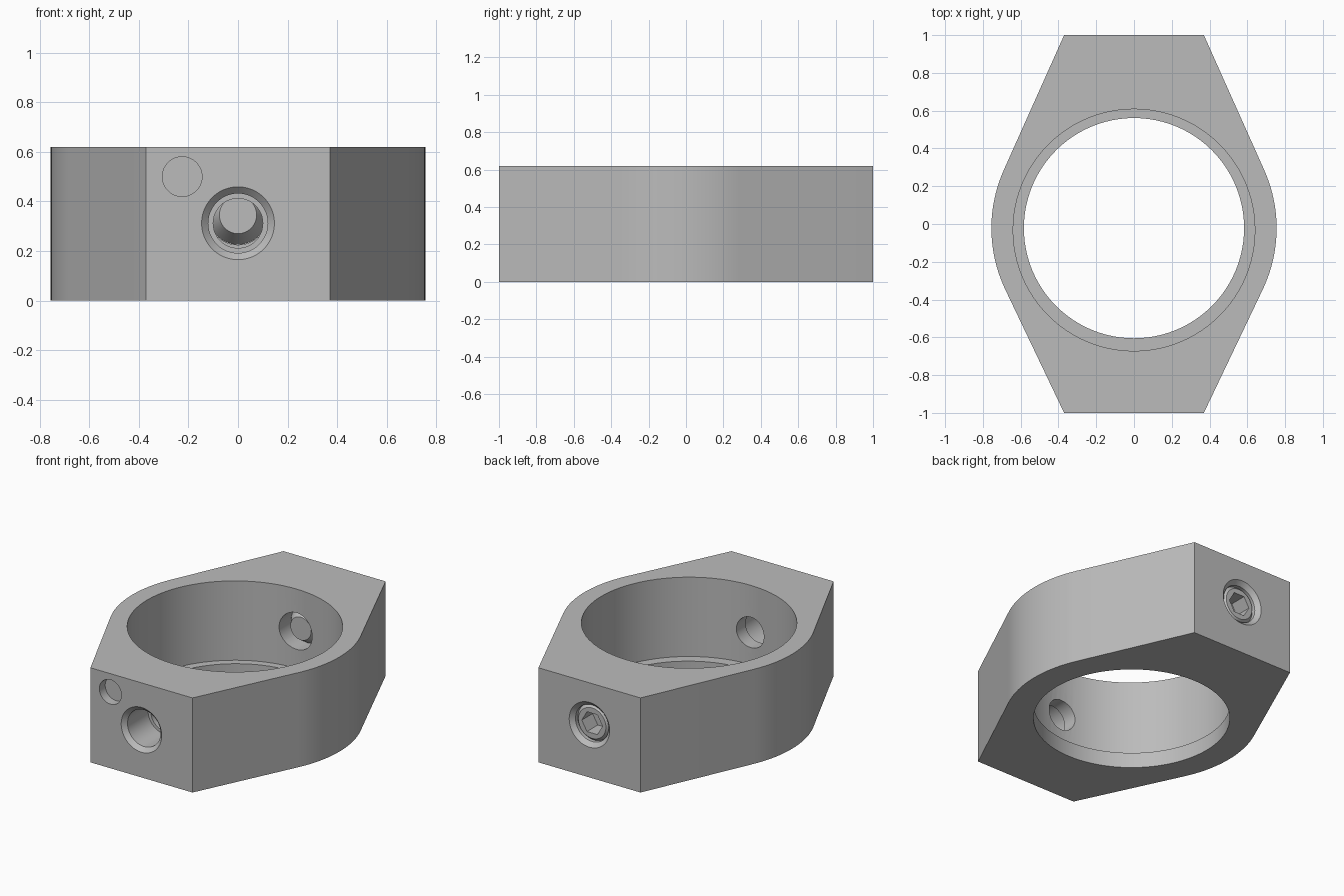
import bpy, bmesh, math
from mathutils import Matrix, Vector

cube = bpy.data.objects.get("Cube")
if cube:
    bpy.data.objects.remove(cube, do_unlink=True)

HEIGHT = 0.62
CENTRE_Y = -0.022
SIDE_R = 0.755

grey = bpy.data.materials.new("machined_grey")
grey.use_nodes = True
grey.diffuse_color = (0.5, 0.5, 0.5, 1)
grey.node_tree.nodes["Principled BSDF"].inputs["Base Color"].default_value = (0.5, 0.5, 0.5, 1)


def make_object(name, bm):
    bmesh.ops.recalc_face_normals(bm, faces=bm.faces)
    mesh = bpy.data.meshes.new(name)
    bm.to_mesh(mesh)
    bm.free()
    obj = bpy.data.objects.new(name, mesh)
    bpy.context.collection.objects.link(obj)
    mesh.materials.append(grey)
    return obj


def prism(name, outline, z0, z1):
    bm = bmesh.new()
    face = bm.faces.new([bm.verts.new((x, y, z0)) for x, y in outline])
    top = bmesh.ops.extrude_face_region(bm, geom=[face])
    verts = [g for g in top["geom"] if isinstance(g, bmesh.types.BMVert)]
    bmesh.ops.translate(bm, verts=verts, vec=(0, 0, z1 - z0))
    return make_object(name, bm)


def turned(name, profile, centre, sides=48, axis="Y"):
    """Solid of revolution from (radius, distance along axis) pairs."""
    bm = bmesh.new()
    rings = []
    for r, d in profile:
        ring = []
        for i in range(sides):
            a = math.tau * i / sides
            u, v = r * math.cos(a), r * math.sin(a)
            p = (u, d, v) if axis == "Y" else (u, v, d)
            ring.append(bm.verts.new(Vector(p) + Vector(centre)))
        rings.append(ring)
    for a, b in zip(rings, rings[1:]):
        for i in range(sides):
            j = (i + 1) % sides
            bm.faces.new((a[i], a[j], b[j], b[i]))
    bm.faces.new(rings[0])
    bm.faces.new(rings[-1])
    return make_object(name, bm)


def cut(target, cutters):
    for cutter in cutters:
        mod = target.modifiers.new(cutter.name, "BOOLEAN")
        mod.operation, mod.solver, mod.object = "DIFFERENCE", "EXACT", cutter
        bpy.context.view_layer.objects.active = target
        bpy.ops.object.modifier_apply(modifier=mod.name)
        bpy.data.objects.remove(cutter, do_unlink=True)


def smooth(obj):
    bpy.ops.object.select_all(action="DESELECT")
    obj.select_set(True)
    bpy.context.view_layer.objects.active = obj
    bpy.ops.object.shade_smooth_by_angle(angle=math.radians(20))


def tangent_angle(x, y):
    """Angle on the side arc where a line from the flat's corner touches it."""
    dy = y - CENTRE_Y
    swing = math.acos(SIDE_R / math.hypot(x, dy))
    return math.atan2(dy, x) - math.copysign(swing, dy)


# Body: two flat ends joined by straight flanks tangent to round sides
lo, hi = tangent_angle(0.37, -1), tangent_angle(0.37, 1)
arc = [lo + (hi - lo) * i / 20 for i in range(21)]
right = [(0.37, -1)]
right += [(SIDE_R * math.cos(a), CENTRE_Y + SIDE_R * math.sin(a)) for a in arc]
right += [(0.37, 1)]
outline = right + [(-x, y) for x, y in reversed(right)]
body = prism("clamp_body", outline, 0, HEIGHT)

# Main bore with a narrower lip at the bottom
bore = turned("bore_cutter", [(0.64, 0.1), (0.64, 1)], (0, -0.032, 0), 96, "Z")
lip = turned("lip_cutter", [(0.583, -0.2), (0.583, 0.3)], (0, CENTRE_Y, 0), 96, "Z")

# Front stepped hole, shallow pocket beside it, and rear screw hole
front_hole = turned("front_hole_cutter", [(0.157, -1.01), (0.12, -0.973), (0.12, -0.76),
                                          (0.1, -0.76), (0.1, -0.4)], (0, 0, 0.312))
pocket = turned("pocket_cutter", [(0.08, -1.1), (0.08, -0.94)], (-0.225, 0, 0.5))
rear_hole = turned("rear_hole_cutter", [(0.12, 0.4), (0.12, 0.973), (0.157, 1.01)], (0, 0, 0.345))
cut(body, [bore, lip, front_hole, pocket, rear_hole])
smooth(body)

# Set screw with chamfered head, coned tip and hex socket
screw = turned("set_screw", [(0.075, 0.65), (0.119, 0.72), (0.119, 0.95), (0.1, 0.972)], (0, 0, 0.345))
socket = turned("socket_cutter", [(0.075, 0.86), (0.075, 1.1)], (0, 0, 0.345), 6)
cut(screw, [socket])
smooth(screw)
